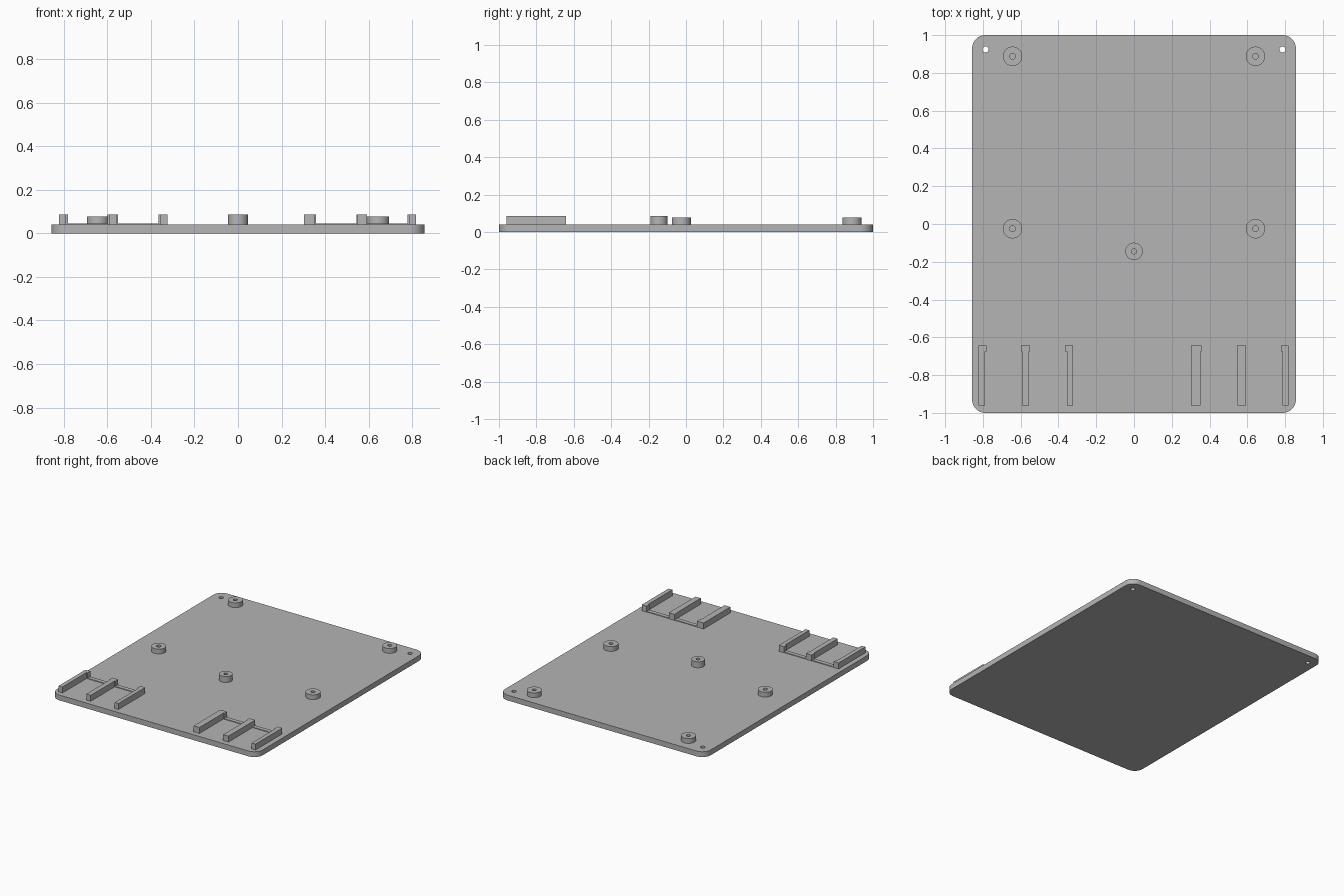
import bpy, bmesh, math

cube = bpy.data.objects.get("Cube")
if cube:
    bpy.data.objects.remove(cube, do_unlink=True)

grey = bpy.data.materials.new("plain grey")
grey.use_nodes = True
colour = (0.46, 0.46, 0.46, 1)
grey.diffuse_color = colour
grey.node_tree.nodes["Principled BSDF"].inputs["Base Color"].default_value = colour

PLATE_TOP = 0.04
RAIL_TOP = 0.085


def circle(cx, cy, r, n=48):
    return [(cx + r * math.cos(i * math.tau / n), cy + r * math.sin(i * math.tau / n))
            for i in range(n)]


def rounded_rect(hx, hy, r, steps=10):
    pts = []
    for k, (sx, sy) in enumerate([(1, 1), (-1, 1), (-1, -1), (1, -1)]):
        for i in range(steps + 1):
            a = (k + i / steps) * math.pi / 2
            pts.append((sx * (hx - r) + r * math.cos(a), sy * (hy - r) + r * math.sin(a)))
    return pts


def extrude_outline(name, loops, z0, z1):
    """Solid from an outer loop and optional hole loops."""
    curve = bpy.data.curves.new(name, "CURVE")
    curve.dimensions = "2D"
    curve.fill_mode = "BOTH"
    curve.extrude = (z1 - z0) / 2
    for loop in loops:
        spline = curve.splines.new("POLY")
        spline.points.add(len(loop) - 1)
        for p, (x, y) in zip(spline.points, loop):
            p.co = (x, y, 0, 1)
        spline.use_cyclic_u = True
    temp = bpy.data.objects.new(name + " outline", curve)
    bpy.context.collection.objects.link(temp)
    bpy.context.view_layer.update()
    mesh = bpy.data.meshes.new_from_object(
        temp.evaluated_get(bpy.context.evaluated_depsgraph_get()))
    bpy.data.objects.remove(temp, do_unlink=True)

    bm = bmesh.new()
    bm.from_mesh(mesh)
    bmesh.ops.remove_doubles(bm, verts=bm.verts, dist=0.0001)
    bmesh.ops.translate(bm, verts=bm.verts, vec=(0, 0, (z0 + z1) / 2))
    bmesh.ops.recalc_face_normals(bm, faces=bm.faces)
    bm.to_mesh(mesh)
    bm.free()
    mesh.materials.clear()
    mesh.materials.append(grey)
    obj = bpy.data.objects.new(name, mesh)
    bpy.context.collection.objects.link(obj)
    bpy.ops.object.select_all(action="DESELECT")
    obj.select_set(True)
    bpy.context.view_layer.objects.active = obj
    bpy.ops.object.shade_smooth_by_angle(angle=math.radians(35))
    return obj


# Base plate with two corner holes
extrude_outline("base_plate",
                [rounded_rect(0.857, 1.0, 0.07)] +
                [circle(s * 0.786, 0.924, 0.016, 24) for s in (-1, 1)],
                0, PLATE_TOP)

# Mounting bosses with blind screw holes
for side, s in (("right", -1), ("left", 1)):
    for place, y in (("rear", 0.888), ("middle", -0.025)):
        extrude_outline(f"{place}_{side}_boss",
                        [circle(s * 0.643, y, 0.051), circle(s * 0.643, y, 0.015, 24)],
                        PLATE_TOP, 0.076)
extrude_outline("centre_boss",
                [circle(0, -0.145, 0.046), circle(0, -0.145, 0.014, 24)],
                PLATE_TOP, RAIL_TOP)

# Guide rails with widened stops: body left/right, stop left/right
FRONT, NECK, BACK = -0.96, -0.675, -0.642
rails = {
    "right_outer_rail": (-0.822, -0.790, -0.822, -0.781),
    "right_middle_rail": (-0.592, -0.555, -0.598, -0.550),
    "right_inner_rail": (-0.355, -0.324, -0.366, -0.324),
    "left_inner_rail": (0.303, 0.351, 0.303, 0.358),
    "left_middle_rail": (0.549, 0.593, 0.545, 0.593),
    "left_outer_rail": (0.786, 0.818, 0.778, 0.818),
}
for name, (b0, b1, h0, h1) in rails.items():
    pts = [(b0, FRONT), (b1, FRONT), (b1, NECK), (h1, NECK),
           (h1, BACK), (h0, BACK), (h0, NECK), (b0, NECK)]
    # Drop corners that repeat where the stop is flush with the body
    pts = [p for i, p in enumerate(pts) if p not in (pts[i - 1], pts[(i + 1) % len(pts)])]
    extrude_outline(name, [pts], PLATE_TOP, RAIL_TOP)

# Low strips joining the stops of each rail group
for name, x0, x1 in (("right_stop_strip", -0.80, -0.345), ("left_stop_strip", 0.33, 0.80)):
    extrude_outline(name, [[(x0, NECK), (x1, NECK), (x1, BACK - 0.002), (x0, BACK - 0.002)]],
                    PLATE_TOP, PLATE_TOP + 0.005)
